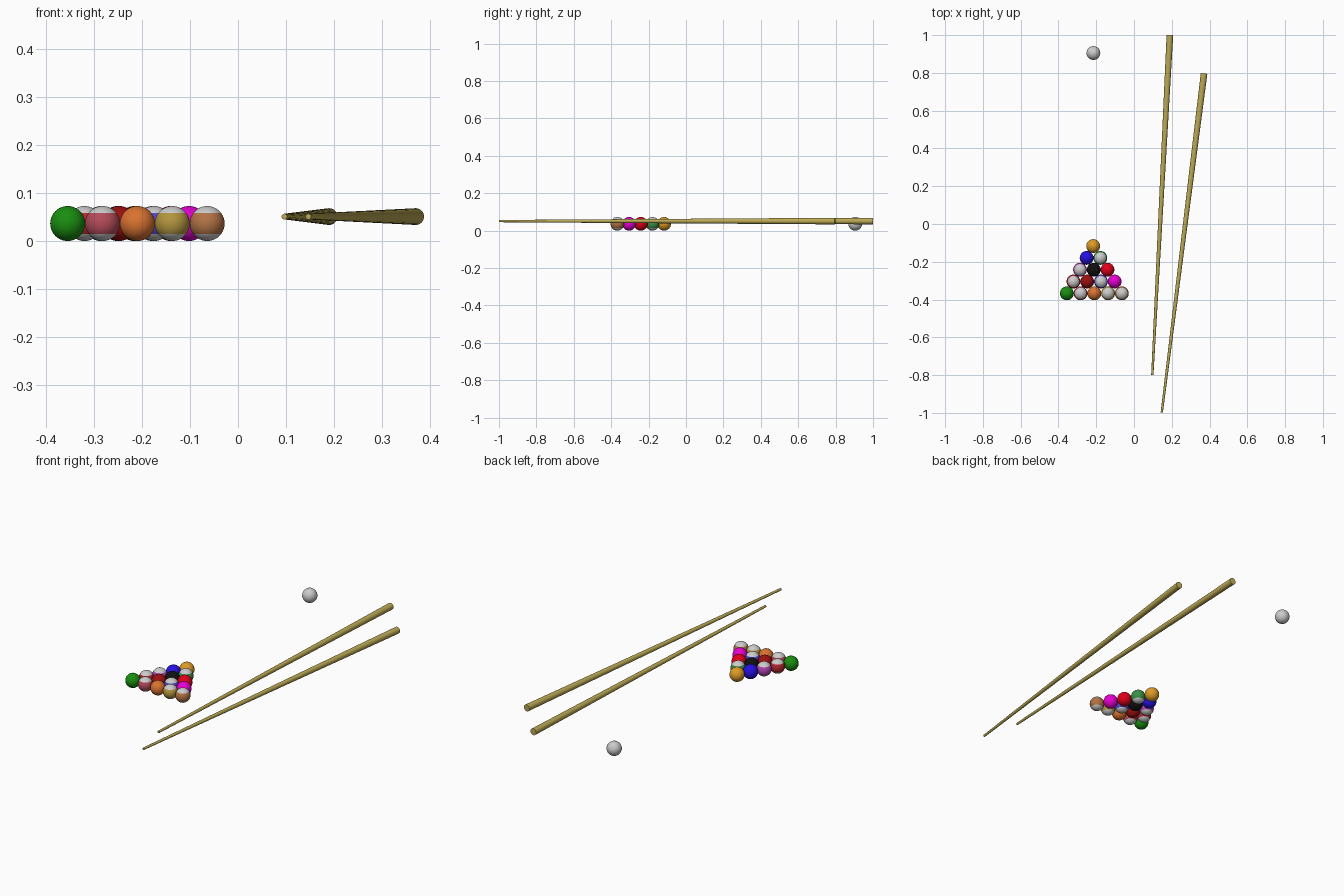
import bpy, math
from mathutils import Vector

if "Cube" in bpy.data.objects:
    bpy.data.objects.remove(bpy.data.objects["Cube"])

R = 0.0365          # ball radius
PITCH = 0.0728      # ball spacing in a row
ROW = 0.0625        # row spacing


def mat(name, rgb):
    m = bpy.data.materials.new(name)
    m.diffuse_color = (*rgb, 1)
    m.use_nodes = True
    m.node_tree.nodes["Principled BSDF"].inputs["Base Color"].default_value = m.diffuse_color
    return m


IVORY = mat("ivory", (0.55, 0.55, 0.55))
WOOD = mat("wood", (0.50, 0.40, 0.09))


def ball(name, x, y, color=None, striped=False):
    bpy.ops.mesh.primitive_uv_sphere_add(segments=40, ring_count=20, radius=R, location=(x, y, R))
    ob = bpy.context.object
    ob.name = name
    bpy.ops.object.shade_smooth()
    if color is None:
        return
    ob.data.materials.append(mat(name, color))
    if striped:
        # caps stay ivory, the equator band takes the colour
        ob.data.materials.append(IVORY)
        for p in ob.data.polygons:
            if abs(p.center.z) > R * 0.58:
                p.material_index = 1


def cue(name, tip, butt):
    tip, butt = Vector(tip), Vector(butt)
    d = butt - tip
    bpy.ops.mesh.primitive_cone_add(vertices=32, radius1=0.006, radius2=0.0175, depth=d.length,
                                    location=(tip + butt) / 2,
                                    rotation=d.to_track_quat('Z', 'Y').to_euler())
    ob = bpy.context.object
    ob.name = name
    ob.data.materials.append(WOOD)
    bpy.ops.object.shade_smooth_by_angle(angle=math.radians(40))


# rack of fifteen balls, apex row first: (name, colour, striped)
RACK = [
    [("yellow", (0.72, 0.33, 0.02), False)],
    [("blue", (0.02, 0.005, 0.75), False), ("green_stripe", (0.04, 0.28, 0.06), True)],
    [("purple_stripe", (0.45, 0.06, 0.45), True), ("black", (0.005, 0.005, 0.005), False),
     ("red", (0.75, 0.0, 0.01), False)],
    [("red_stripe", (0.45, 0.02, 0.03), True), ("maroon", (0.33, 0.005, 0.005), False),
     ("blue_stripe", (0.08, 0.06, 0.6), True), ("magenta", (0.8, 0.0, 0.65), False)],
    [("green", (0.01, 0.27, 0.005), False), ("rose_stripe", (0.45, 0.07, 0.10), True),
     ("orange", (0.7, 0.17, 0.03), False), ("ochre_stripe", (0.45, 0.30, 0.05), True),
     ("brown_stripe", (0.45, 0.17, 0.06), True)],
]
for r, row in enumerate(RACK):
    for i, (name, color, striped) in enumerate(row):
        x = -0.216 + 0.0015 * r + (i - r / 2) * PITCH
        ball(name + "_ball", x, -0.117 - r * ROW, color, striped)

# white ball and two tapered cues
ball("white_ball", -0.215, 0.905)
cue("left_cue", (0.097, -0.80, 0.051), (0.190, 1.0, 0.051))
cue("right_cue", (0.147, -0.998, 0.051), (0.371, 0.797, 0.051))
